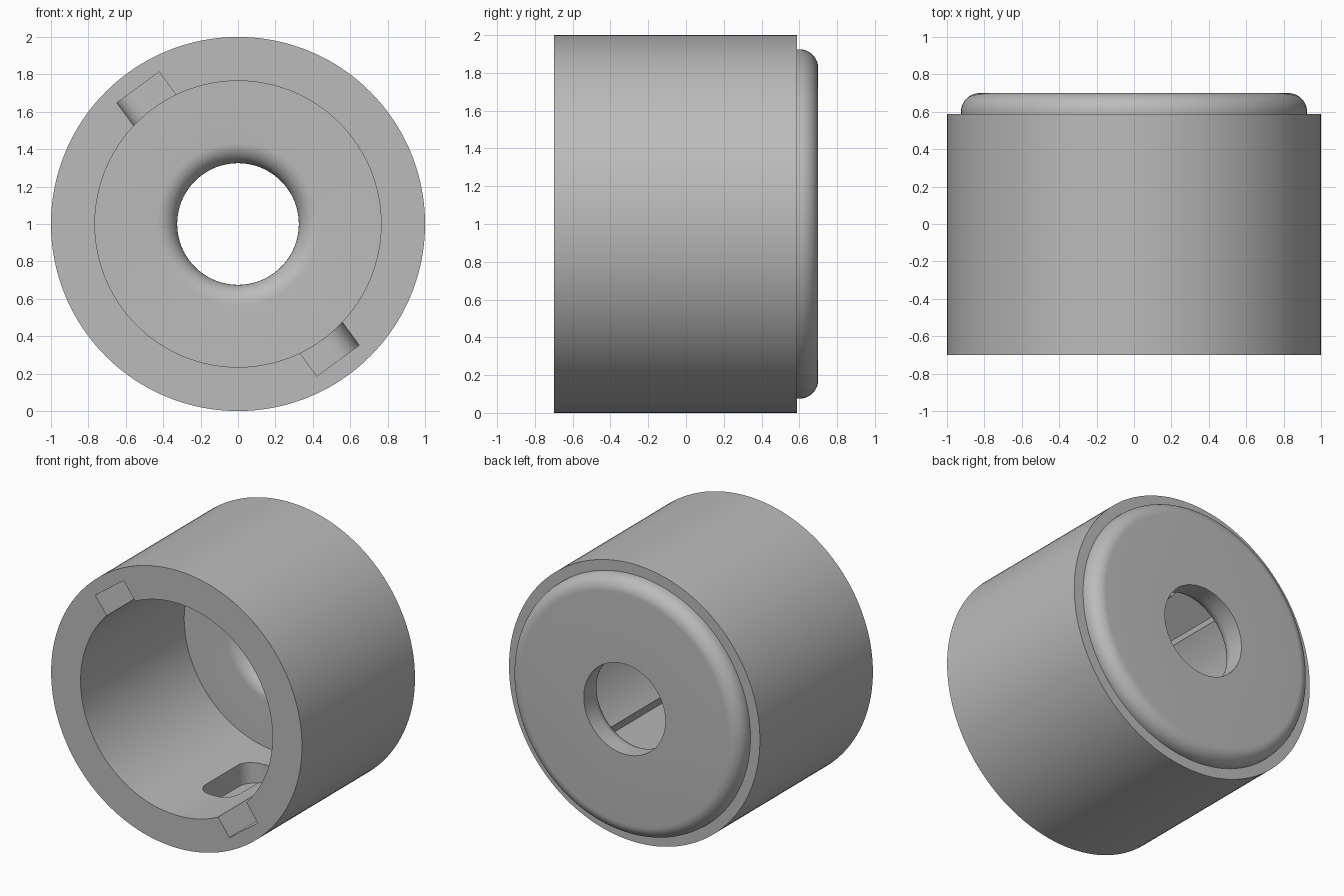
import bpy, bmesh, math
from mathutils import Vector

if "Cube" in bpy.data.objects:
    bpy.data.objects.remove(bpy.data.objects["Cube"])

grey = bpy.data.materials.new("plain grey")
grey.use_nodes = True
COLOUR = (0.5, 0.5, 0.5, 1)
grey.diffuse_color = COLOUR
grey.node_tree.nodes["Principled BSDF"].inputs["Base Color"].default_value = COLOUR


def make_object(name, bm):
    bmesh.ops.recalc_face_normals(bm, faces=bm.faces[:])
    mesh = bpy.data.meshes.new(name)
    bm.to_mesh(mesh)
    bm.free()
    mesh.materials.append(grey)
    ob = bpy.data.objects.new(name, mesh)
    bpy.context.collection.objects.link(ob)
    return ob


def bridge_rings(bm, rings, closed):
    """Skin a row of equal point rings; cap the ends if the row is open."""
    n = len(rings[0])
    vs = [[bm.verts.new(p) for p in ring] for ring in rings]
    for i in range(len(vs) if closed else len(vs) - 1):
        a, b = vs[i], vs[(i + 1) % len(vs)]
        for j in range(n):
            k = (j + 1) % n
            bm.faces.new((a[j], a[k], b[k], b[j]))
    if not closed:
        bm.faces.new(vs[0])
        bm.faces.new(vs[-1])


def fillet(cr, cy, rad, start, steps=10):
    """Quarter arc in (radius, y), from start degrees onward."""
    angles = [math.radians(start + 90 * i / steps) for i in range(steps + 1)]
    return [(cr + rad * math.cos(a), cy + rad * math.sin(a)) for a in angles]


# Body: closed profile turned about the y axis
FRONT, FLOOR, STEP, BACK = -0.7, 0.48, 0.587, 0.7
MID = 1.0
profile = [(0.765, FRONT), (1.0, FRONT), (1.0, STEP), (0.925, STEP)]
profile += fillet(0.825, BACK - 0.1, 0.1, 0)
profile += [(0.325, BACK)]
profile += fillet(0.435, FLOOR + 0.11, 0.11, 180)
profile += [(0.765, FLOOR)]
SIDES = 160
bm = bmesh.new()
bridge_rings(bm, [[(r * math.cos(t), y, MID + r * math.sin(t)) for r, y in profile]
                  for t in (2 * math.pi * i / SIDES for i in range(SIDES))], True)
body = make_object("socket_body", bm)

# Hooked locking slots: entry groove, cross passage and return pocket
HALF, INNER, OUTER = 0.14, 0.68, 0.905
DEEP, PASSAGE, POCKET = 0.27, -0.01, -0.31
ENTRY_ANGLE, POCKET_ANGLE = 126.2, 92.5


def corner(offset, rad):
    """Setback of a rounded corner at a given distance from the edge."""
    if offset >= rad:
        return 0
    return rad - math.sqrt(rad ** 2 - (rad - offset) ** 2)


def slot_cutter(name, turn):
    offsets = [HALF * math.cos(math.pi * i / 20) for i in range(21)]
    columns = []
    for o in offsets:
        columns.append((ENTRY_ANGLE, o, FRONT - 0.1, DEEP - corner(HALF - o, 0.12)))
    columns.append((ENTRY_ANGLE, -HALF - 0.002, PASSAGE, DEEP))
    columns.append((POCKET_ANGLE, HALF + 0.002, PASSAGE, DEEP))
    for o in offsets:
        columns.append((POCKET_ANGLE, o, POCKET + corner(HALF - abs(o), 0.09),
                        DEEP - corner(HALF + o, 0.12)))
    rings = []
    for angle, o, low, high in columns:
        t = math.radians(angle + turn)
        out = Vector((math.cos(t), 0, math.sin(t)))
        side = Vector((-math.sin(t), 0, math.cos(t)))
        rings.append([Vector((0, y, MID)) + out * r + side * o
                      for r, y in ((INNER, low), (OUTER, low), (OUTER, high), (INNER, high))])
    cutter_bm = bmesh.new()
    bridge_rings(cutter_bm, rings, False)
    return make_object(name, cutter_bm)


for name, turn in (("upper_slot_cutter", 0), ("lower_slot_cutter", 180)):
    cutter = slot_cutter(name, turn)
    bpy.context.view_layer.objects.active = body
    mod = body.modifiers.new(name, "BOOLEAN")
    mod.operation = "DIFFERENCE"
    mod.solver = "EXACT"
    mod.object = cutter
    bpy.ops.object.modifier_apply(modifier=mod.name)
    bpy.data.objects.remove(cutter)

# Smooth rounds, crisp rims
bpy.ops.object.select_all(action="DESELECT")
body.select_set(True)
bpy.context.view_layer.objects.active = body
bpy.ops.object.shade_smooth_by_angle(angle=math.radians(30))
